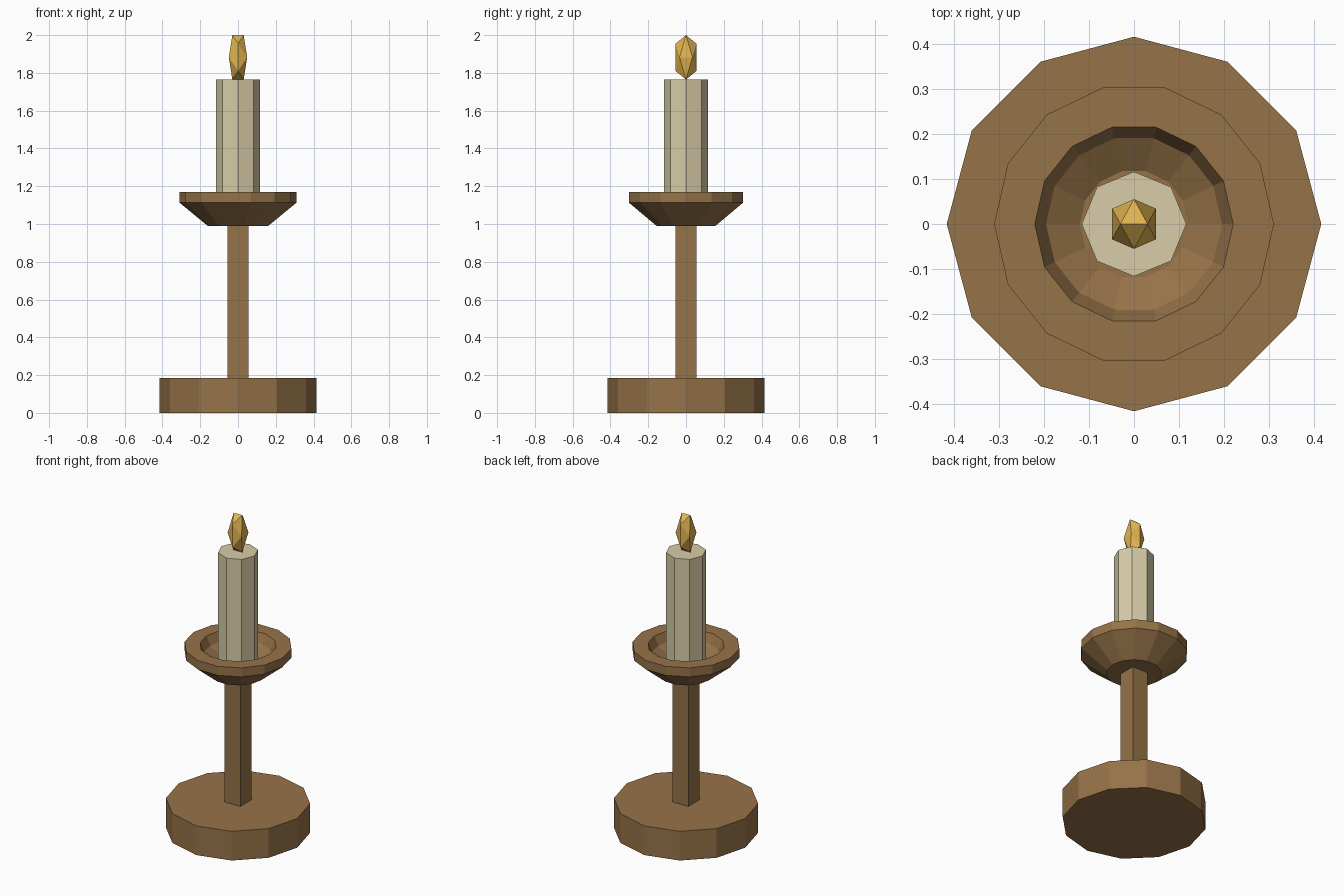
import bpy, bmesh
from math import cos, sin, tau

cube = bpy.data.objects.get("Cube")
if cube:
    bpy.data.objects.remove(cube, do_unlink=True)


def material(name, rgb):
    m = bpy.data.materials.new(name)
    m.use_nodes = True
    m.diffuse_color = (*rgb, 1)
    m.node_tree.nodes["Principled BSDF"].inputs["Base Color"].default_value = (*rgb, 1)
    return m


def add_object(name, bm, mat):
    bmesh.ops.recalc_face_normals(bm, faces=bm.faces)
    mesh = bpy.data.meshes.new(name)
    bm.to_mesh(mesh)
    bm.free()
    mesh.materials.append(mat)
    obj = bpy.data.objects.new(name, mesh)
    bpy.context.collection.objects.link(obj)
    return obj


def lathe(name, profile, sides, mat, turn=0.0):
    """Closed faceted solid from (radius, height) rings, capped at both ends."""
    bm = bmesh.new()
    rings = [[bm.verts.new((r * cos(tau * (i + turn) / sides),
                            r * sin(tau * (i + turn) / sides), z))
              for i in range(sides)] for r, z in profile]
    for low, high in zip(rings, rings[1:]):
        for i in range(sides):
            j = (i + 1) % sides
            bm.faces.new((low[i], low[j], high[j], high[i]))
    bm.faces.new(rings[0][::-1])
    bm.faces.new(rings[-1])
    return add_object(name, bm, mat)


wood = material("brown wood", (0.305, 0.171, 0.065))
wax = material("cream wax", (0.687, 0.604, 0.392))
fire = material("golden flame", (0.753, 0.456, 0.08))

# Foot and square stem
lathe("base", [(0.415, 0), (0.415, 0.185)], 12, wood)
lathe("stem", [(0.078, 0.18), (0.078, 1.0)], 4, wood, turn=0.5)

# Drip dish with a hollowed bowl
lathe("drip_dish", [(0.16, 0.99), (0.31, 1.113), (0.31, 1.17), (0.22, 1.17),
                    (0.195, 1.115), (0.12, 1.07)], 14, wood)

# Candle
lathe("candle", [(0.116, 1.06), (0.116, 1.765)], 8, wax)

# Flame: stretched icosahedron resting on an edge
golden = (1 + 5 ** 0.5) / 2
bm = bmesh.new()
for a in (-1, 1):
    for b in (-golden, golden):
        for x, y, z in ((a, 0, b), (b, a, 0), (0, b, a)):
            bm.verts.new((x * 0.03, y * 0.034, z * 0.0726 + 1.8825))
bmesh.ops.convex_hull(bm, input=bm.verts)
add_object("flame", bm, fire)
